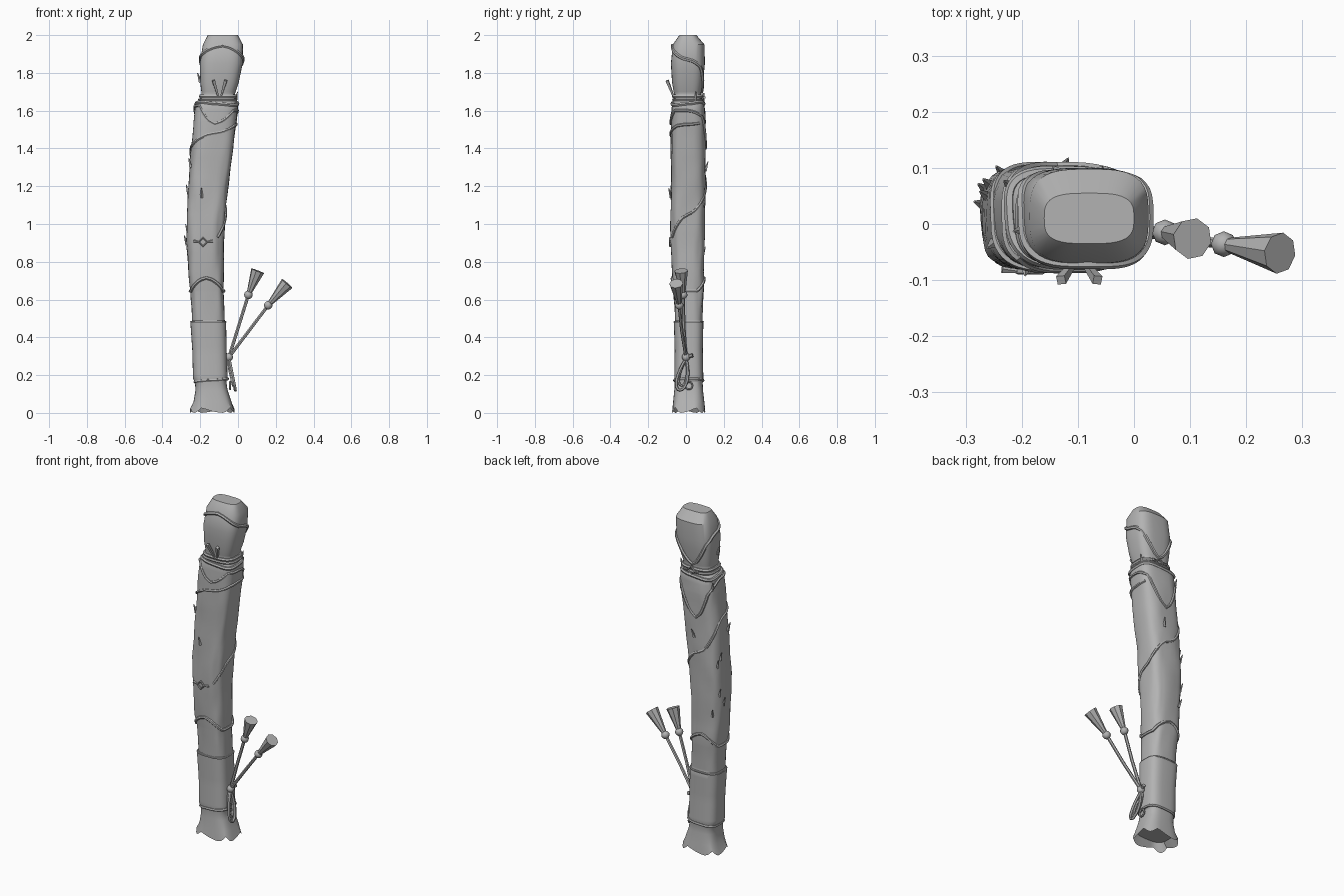
import bpy, bmesh, math
from mathutils import Vector, noise

if "Cube" in bpy.data.objects:
    bpy.data.objects.remove(bpy.data.objects["Cube"])

cloth = bpy.data.materials.new("grey cloth")
cloth.diffuse_color = (0.45, 0.45, 0.45, 1)
cloth.use_nodes = True
cloth.node_tree.nodes["Principled BSDF"].inputs["Base Color"].default_value = cloth.diffuse_color

# cross-sections: height, left x, right x, front y, back y
SECTIONS = [
    (0.00, -0.255, -0.018, -0.073, 0.102), (0.06, -0.235, -0.035, -0.068, 0.097),
    (0.12, -0.225, -0.055, -0.062, 0.090), (0.165, -0.228, -0.062, -0.060, 0.088),
    (0.18, -0.238, -0.055, -0.062, 0.092), (0.33, -0.242, -0.060, -0.060, 0.089),
    (0.478, -0.252, -0.063, -0.064, 0.092), (0.488, -0.243, -0.070, -0.058, 0.087),
    (0.64, -0.252, -0.075, -0.066, 0.092), (0.70, -0.260, -0.075, -0.072, 0.095),
    (0.90, -0.272, -0.075, -0.080, 0.098), (1.05, -0.270, -0.066, -0.082, 0.102),
    (1.20, -0.264, -0.052, -0.078, 0.103), (1.40, -0.248, -0.026, -0.080, 0.103),
    (1.54, -0.235, -0.008, -0.080, 0.104), (1.63, -0.228, 0.000, -0.075, 0.097),
    (1.655, -0.205, -0.010, -0.066, 0.085), (1.69, -0.193, -0.016, -0.064, 0.080),
    (1.75, -0.200, 0.004, -0.074, 0.090), (1.85, -0.202, 0.025, -0.080, 0.100),
    (1.95, -0.186, 0.026, -0.070, 0.098), (2.00, -0.160, 0.000, -0.035, 0.055)]
SEG = 40


def section(z):
    z = min(max(z, 0), 2)
    for a, b in zip(SECTIONS, SECTIONS[1:]):
        if z <= b[0]:
            t = (z - a[0]) / (b[0] - a[0])
            return [p + (q - p) * t for p, q in zip(a[1:], b[1:])]


def surf(a, z, out=0.0):
    """Point on the body at angle a (0 = right, 90 = back) and height z."""
    x0, x1, y0, y1 = section(z)
    c, s = math.cos(a), math.sin(a)
    f = lambda v: math.copysign(abs(v) ** 0.62, v)
    return Vector(((x0 + x1) / 2 + ((x1 - x0) / 2 + out) * f(c),
                   (y0 + y1) / 2 + ((y1 - y0) / 2 + out) * f(s), z))


def finish(ob, angle=35):
    bpy.ops.object.select_all(action='DESELECT')
    ob.select_set(True)
    bpy.context.view_layer.objects.active = ob
    if ob.type == 'CURVE':
        bpy.ops.object.convert(target='MESH')
        ob = bpy.context.object
    ob.data.materials.clear()
    ob.data.materials.append(cloth)
    bpy.ops.object.shade_smooth_by_angle(angle=math.radians(angle))


def mesh_object(name, bm, angle=35):
    bmesh.ops.recalc_face_normals(bm, faces=bm.faces)
    me = bpy.data.meshes.new(name)
    bm.to_mesh(me)
    bm.free()
    ob = bpy.data.objects.new(name, me)
    bpy.context.collection.objects.link(ob)
    finish(ob, angle)


def cord(name, pts, r, cyclic=False):
    cu = bpy.data.curves.new(name, 'CURVE')
    cu.dimensions = '3D'
    cu.bevel_depth, cu.bevel_resolution, cu.use_fill_caps = r, 1, True
    sp = cu.splines.new('POLY')
    sp.points.add(len(pts) - 1)
    for p, v in zip(sp.points, pts):
        p.co = (*v, 1)
    sp.use_cyclic_u = cyclic
    ob = bpy.data.objects.new(name, cu)
    bpy.context.collection.objects.link(ob)
    finish(ob)


def frustum(name, p, q, r1, r2, n=8):
    p, q = Vector(p), Vector(q)
    bm = bmesh.new()
    bmesh.ops.create_cone(bm, cap_ends=True, segments=n, radius1=r1, radius2=r2,
                          depth=(q - p).length)
    rot = (q - p).to_track_quat('Z', 'Y').to_matrix()
    for v in bm.verts:
        v.co = rot @ v.co + (p + q) / 2
    mesh_object(name, bm)


def bead(name, p, r):
    bm = bmesh.new()
    bmesh.ops.create_uvsphere(bm, u_segments=8, v_segments=6, radius=r)
    bmesh.ops.translate(bm, verts=bm.verts, vec=p)
    mesh_object(name, bm, 60)


# cloth body: stacked rounded rings, scalloped hem, closed top and recessed bottom
bm = bmesh.new()
levels = sorted({s[0] for s in SECTIONS} | {0.2 + 0.05 * i for i in range(34)})
levels = [z for i, z in enumerate(levels) if i == 0 or z - levels[i - 1] > 0.004]
rings = []
for z in levels:
    ring = []
    for i in range(SEG):
        a = math.tau * i / SEG
        w = 0.006 if 0.5 < z < 1.62 else 0.0
        p = surf(a, z, w * noise.noise(Vector((math.cos(a) * 2, math.sin(a) * 2, z * 7))))
        if z < 0.01:
            p.z = 0.03 * (1 - abs(math.cos(3 * a + 0.8)))
        ring.append(bm.verts.new(p))
    rings.append(ring)
inner = [bm.verts.new(surf(math.tau * i / SEG, 0.05, -0.012)) for i in range(SEG)]
rings.insert(0, inner)
for lo, hi in zip(rings, rings[1:]):
    for i in range(SEG):
        j = (i + 1) % SEG
        bm.faces.new((lo[i], lo[j], hi[j], hi[i]))
bm.faces.new(rings[-1])
bm.faces.new(inner[::-1])
mesh_object("cloth_body", bm, 32)


# seams and folds that run around the body: height as a function of the angle
def seam(name, fn, r, start=0, end=360, out=0.0):
    closed = end - start == 360 and abs(fn(start) - fn(end)) < 1e-6
    n = int((end - start) / 7.5)
    degs = [start + (end - start) * i / n for i in range(n if closed else n + 1)]
    cord(name, [surf(math.radians(d), fn(d), out) for d in degs], r, closed)


def lerp(*pairs):
    def fn(d):
        for (a, u), (b, v) in zip(pairs, pairs[1:]):
            if d <= b:
                return u + (v - u) * (d - a) / (b - a)
        return pairs[-1][1]
    return fn


peak = lambda d: max(0, 1 - abs((d % 180) - 90) / 65)
seam("lower_binding", lambda d: 0.172 + 0.008 * math.cos(math.radians(d)), 0.008)
seam("sleeve_hem", lambda d: 0.482, 0.005)
seam("pointed_trim", lambda d: 0.645 + 0.07 * peak(d), 0.009)
seam("spiral_fold", lerp((-60, 0.93), (-30, 0.99), (0, 1.05), (30, 1.10), (90, 1.20),
                         (180, 1.40), (270, 1.48), (330, 1.52), (390, 1.535)), 0.008, -60, 390)
seam("upper_fold", lerp((-90, 1.53), (-45, 1.60), (0, 1.60), (45, 1.57), (90, 1.40),
                        (130, 1.55), (180, 1.62), (225, 1.63), (270, 1.53)), 0.008, -90, 270)
seam("collar_fold", lambda d: 1.638 + 0.008 * math.sin(math.radians(2 * d)), 0.010)
seam("neck_tie", lambda d: 1.676, 0.010)
seam("neck_tie_second", lambda d: 1.658, 0.008)
seam("hood_flap_edge", lerp((-90, 1.945), (-50, 1.91), (0, 1.87), (40, 1.83), (90, 1.70),
                            (140, 1.83), (180, 1.88), (230, 1.92), (270, 1.945)), 0.010, -90, 270)


# knots: square ring with two short wings
def knot(name, x, y, z, size, wing):
    ring = [(x + dx * size, y, z + dz * size) for dx, dz in ((1, 0), (0, 1), (-1, 0), (0, -1))]
    cord(name + "_ring", ring, 0.006, True)
    for s in (-1, 1):
        frustum(name + "_wing", (x + s * size, y, z), (x + s * wing, y + 0.004, z + 0.005),
                0.004, 0.008, 6)


knot("front_knot", -0.185, -0.084, 0.905, 0.022, 0.05)
knot("back_knot", -0.10, 0.093, 1.665, 0.024, 0.045)

# loose ends of the neck tie at the front
for x, tip in ((-0.105, -0.13), (-0.09, -0.065)):
    frustum("neck_tie_end", (x, -0.066, 1.675), (tip, -0.10, 1.76), 0.006, 0.011, 4)

# small frayed scraps of cloth
for deg, z in ((172, 0.92), (155, 0.98), (150, 1.15), (165, 1.19), (200, 1.33), (150, 1.60),
               (262, 1.17), (185, 1.78), (85, 1.31), (120, 0.86), (20, 1.68)):
    a = math.radians(deg)
    frustum("frayed_scrap", surf(a, z - 0.03, -0.002), surf(a, z + 0.02, 0.014), 0.010, 0.002, 4)

# tassel cords, beads and tassels
KNOT = Vector((-0.048, 0.0, 0.295))
bead("cord_knot", KNOT, 0.022)
frustum("cord_knot_wing", KNOT, KNOT + Vector((0.01, 0.035, 0.01)), 0.008, 0.011, 6)
for b, e in (((0.055, -0.015, 0.625), (0.104, -0.026, 0.752)),
             ((0.160, -0.036, 0.570), (0.260, -0.052, 0.685))):
    b, e = Vector(b), Vector(e)
    cord("tassel_cord", [KNOT, KNOT.lerp(b, 0.5) + Vector((0, -0.004, 0)), b], 0.009)
    bead("tassel_bead", b, 0.023)
    frustum("tassel", b.lerp(e, 0.08), e, 0.013, 0.037)

# hanging loops below the cord knot
loop = []
for i in range(20):
    t = math.tau * i / 20
    drop = (1 - math.cos(t)) / 2
    loop.append((-0.047 + 0.033 * drop, -0.032 * drop + 0.036 * math.sin(t) * drop ** 0.5,
                 0.285 - 0.165 * drop))
cord("hanging_loop", loop, 0.0085, True)
cord("hanging_loop_inner", [(x - 0.012, y * 0.75, 0.285 + (z - 0.285) * 0.85)
                            for x, y, z in loop], 0.007, True)
cord("small_ring", [(-0.042, 0.015 + 0.02 * math.cos(math.tau * i / 10),
                     0.145 + 0.02 * math.sin(math.tau * i / 10)) for i in range(10)], 0.006, True)
